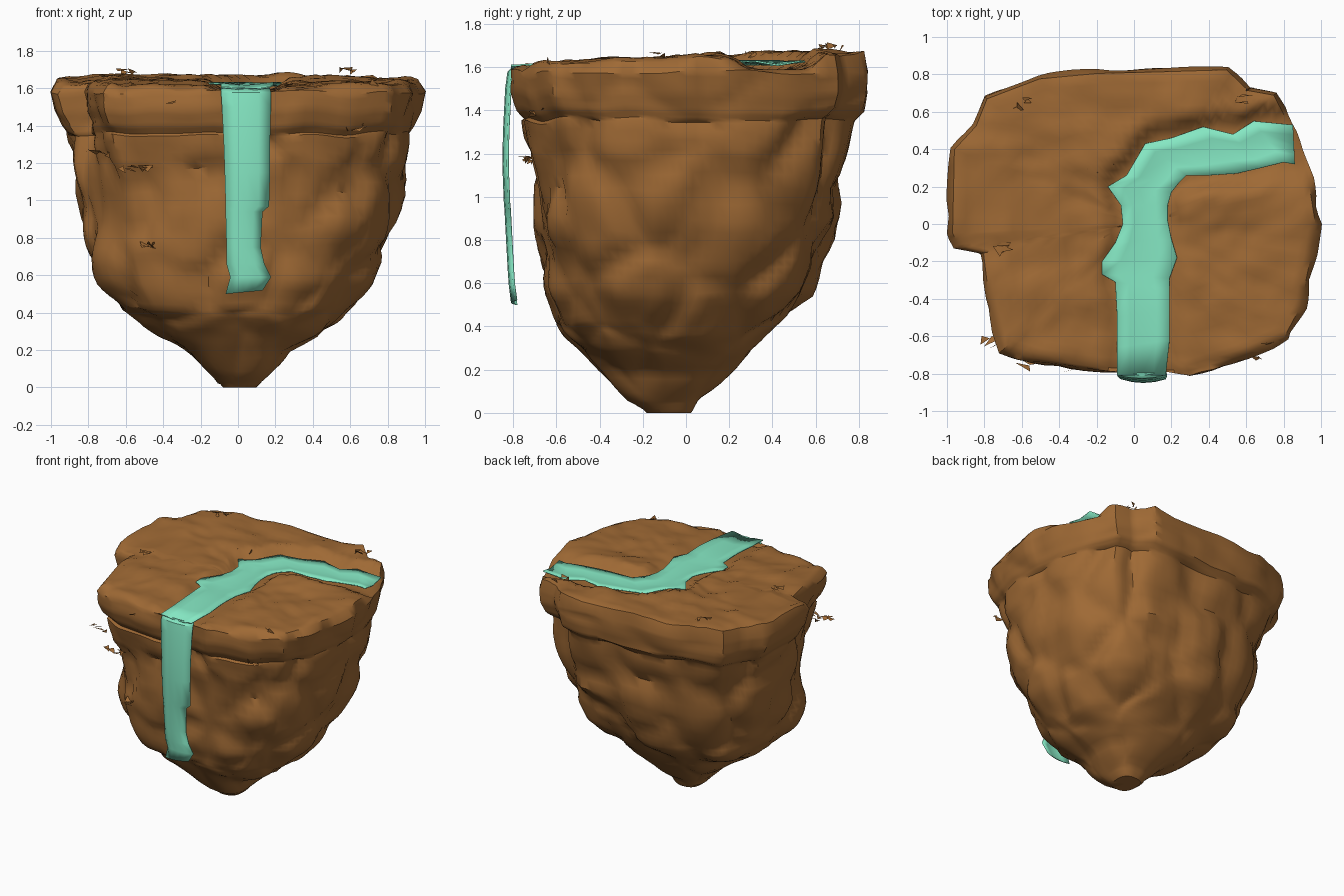
import bpy, bmesh, math, random
from mathutils import Vector, noise
from mathutils.geometry import intersect_point_line

if "Cube" in bpy.data.objects:
    bpy.data.objects.remove(bpy.data.objects["Cube"])

random.seed(4)

def material(name, rgb):
    m = bpy.data.materials.new(name)
    m.diffuse_color = (*rgb, 1)
    m.use_nodes = True
    m.node_tree.nodes["Principled BSDF"].inputs["Base Color"].default_value = m.diffuse_color
    return m

EARTH = material("earth_brown", (0.345, 0.142, 0.035))
WATER = material("water_green", (0.235, 0.80, 0.545))

def finish(name, bm, mat, angle=35):
    me = bpy.data.meshes.new(name)
    bmesh.ops.recalc_face_normals(bm, faces=bm.faces)
    bm.to_mesh(me)
    bm.free()
    me.materials.append(mat)
    ob = bpy.data.objects.new(name, me)
    bpy.context.collection.objects.link(ob)
    bpy.ops.object.select_all(action='DESELECT')
    ob.select_set(True)
    bpy.context.view_layer.objects.active = ob
    bpy.ops.object.shade_smooth_by_angle(angle=math.radians(angle))
    return ob

def clamp(v):
    return min(1, max(0, v))

# plan outline of the rim, counter-clockwise
OUTLINE = [Vector(p) for p in [
    (1, 0), (.96, .25), (.88, .5), (.77, .71), (.63, .735), (.51, .85), (.2, .84), (-.2, .83),
    (-.52, .80), (-.81, .69), (-.87, .54), (-.99, .41), (-1, -.05), (-.96, -.13), (-.83, -.16),
    (-.80, -.4), (-.72, -.69), (-.55, -.74), (-.2, -.79), (.1, -.80), (.3, -.81), (.6, -.72),
    (.83, -.62), (.92, -.45), (.97, -.2)]]
N = 125

def ring_plan():
    pts, n = [], len(OUTLINE)
    for i in range(N):
        t = i * n / N
        k = int(t)
        pts.append(OUTLINE[k].lerp(OUTLINE[(k + 1) % n], t - k))
    return pts

PLAN = ring_plan()
# height, left, right, front, back extents of the rock
LEVELS = [(1.58, -1, 1, -.81, .85), (1.48, -.98, .98, -.80, .845), (1.40, -.94, .95, -.77, .83),
          (1.35, -.90, .92, -.725, .77), (1.18, -.875, .91, -.71, .73), (.9, -.84, .85, -.69, .69),
          (.7, -.80, .77, -.67, .61), (.55, -.74, .70, -.65, .56), (.42, -.64, .58, -.62, .43),
          (.36, -.52, .53, -.56, .37), (.28, -.42, .43, -.48, .31), (.2, -.30, .27, -.40, .23),
          (.07, -.15, .18, -.28, .08), (0, -.08, .09, -.18, .02)]

# stream edges on top: left x, y, right x, y
STREAM = [(-.09, -.81, .17, -.81), (-.09, -.66, .19, -.62), (-.09, -.5, .19, -.45), (-.1, -.31, .19, -.35),
          (-.17, -.27, .19, -.29), (-.17, -.2, .23, -.18), (-.1, -.1, .2, -.08), (-.06, 0, .18, .02),
          (-.07, .1, .18, .1), (-.14, .2, .2, .17), (-.04, .26, .24, .22), (.06, .43, .28, .26),
          (.2, .46, .4, .26), (.37, .52, .55, .27), (.53, .48, .68, .3), (.64, .55, .8, .33), (.85, .53, .86, .32)]
MID = [Vector(((a + c) / 2, (b + d) / 2)) for a, b, c, d in STREAM] + [Vector((1, .43))]

def stream_distance(p):
    best = 9
    for a, b in zip(MID, MID[1:]):
        t = clamp(intersect_point_line(p, a, b)[1])
        best = min(best, (p - a.lerp(b, t)).length)
    return best

def lip(y):
    return .02 * clamp((-.5 - y) / .25)

def ground(x, y):
    z = 1.645 + .022 * min(1, max(-1, y * 2)) + .025 * noise.noise((x * 4, y * 4, 2)) \
        + .016 * noise.noise((x * 11, y * 11, 5)) - .02 * clamp((-.65 - y) / .12)
    f = clamp((stream_distance(Vector((x, y))) - .14) / .07)
    return min(z, 1.59 - lip(y)) * (1 - f) + z * f

# bulging boulders in the sides: centre, radius, height
LUMPS = [(Vector(c), r, h) for c, r, h in [
    ((.55, -.58, .87), .13, .06), ((-.58, -.65, 1.36), .24, .06), ((-.25, -.70, 1.38), .20, .05),
    ((-.27, -.65, .82), .20, .03), ((.42, -.66, 1.38), .24, .06),
    ((-.68, -.35, .62), .18, .03), ((.42, .45, .66), .17, .03), ((-.1, .55, .72), .20, .04)]]

def rock_bump(p):
    d = noise.voronoi(Vector((p.x, p.y, p.z * .9)) * 2.6 + Vector((3.3, 1.7, .4)))[0]
    base = .12 * min(.42, d[1] - d[0]) - .033 + .018 * noise.noise(p * 5)
    lump = max(h * max(0, 1 - ((p - c).length / r) ** 2) ** .5 for c, r, h in LUMPS)
    return base * (1 if lump == 0 else .5) + lump

# rock body: stacked boulder-like rings closed by an uneven top
bm = bmesh.new()
rings = []
for s in [k / 20 for k in range(1, 19)] + [.935, .97]:
    rings.append([bm.verts.new((p.x * s, p.y * s, ground(p.x * s, p.y * s) - .01 * (s > .95))) for p in PLAN])
SUB = 4
for (a, b) in zip(LEVELS, LEVELS[1:] + [None]):
    for k in range(SUB if b else 1):
        z, l, r, f, k2 = [u + (v - u) * k / SUB for u, v in zip(a, b)] if b else a
        mix = clamp((1.42 - z) / .1) * .45 + .55 * clamp((1.3 - z) / .7)
        ring = []
        for p in PLAN:
            u = p.x
            v = (p.y - .02) / .83
            e = Vector((u, v)).normalized()
            e /= (abs(e.x) ** 2.6 + abs(e.y) ** 2.6) ** (1 / 2.6)
            u, v = u + (e.x - u) * mix, v + (e.y - v) * mix
            q = Vector(((l + r) / 2 + u * (r - l) / 2, (f + k2) / 2 + v * (k2 - f) / 2, z))
            out = Vector((q.x, q.y + .05 * mix, 0)).normalized()
            amount = rock_bump(q)
            if z > 1.36:
                amount *= .4
            q += out * amount * min(1, .3 + z * 1.5)
            q.z = max(0, q.z + .025 * noise.noise(q * 4) * (z > .02))
            ring.append(bm.verts.new(q))
        rings.append(ring)
for a, b in zip(rings, rings[1:]):
    for i in range(N):
        j = (i + 1) % N
        bm.faces.new((a[i], a[j], b[j], b[i]))
for ring in (rings[0], rings[-1]):
    hub = bm.verts.new(sum((v.co for v in ring), Vector()) / N)
    for i in range(N):
        bm.faces.new((ring[i], ring[(i + 1) % N], hub))
finish("island_rock", bm, EARTH, 40)

# thin loose shards along the rim and front
bm = bmesh.new()
SPOTS = [(-.6, .65, 1.685), (-.18, .3, 1.655), (.73, -.6, 1.63), (-.75, -.65, 1.25), (-.58, -.73, 1.17),
         (-.5, -.73, 1.17), (.62, -.70, 1.39), (-.47, -.66, .76), (.58, .70, 1.69), (-.35, -.78, 1.53), (-.7, -.12, 1.65)]
for spot in SPOTS:
    for _ in range(4):
        c = Vector(spot) + Vector([random.uniform(-.03, .03) for _ in range(2)] + [0])
        bm.faces.new([bm.verts.new(c + Vector((random.uniform(-.05, .05), random.uniform(-.03, .03),
                                               random.uniform(-.025, .025)))) for _ in range(3)])
finish("loose_shards", bm, EARTH)

# ribbon helper: rows of points joined into a strip
def ribbon(name, rows, thickness):
    bm = bmesh.new()
    grid = [[bm.verts.new(p) for p in row] for row in rows]
    for a, b in zip(grid, grid[1:]):
        for i in range(len(a) - 1):
            bm.faces.new((a[i], a[i + 1], b[i + 1], b[i]))
    ob = finish(name, bm, WATER)
    mod = ob.modifiers.new("thickness", 'SOLIDIFY')
    mod.thickness = thickness
    mod.offset = 0

# stream on top
rows = []
for a, b, c, d in STREAM:
    row = []
    for k in range(5):
        x, y = a + (c - a) * k / 4, b + (d - b) * k / 4
        edge = abs(k - 2) / 2
        row.append((x, y, 1.612 - lip(y) + .014 * edge + .008 * noise.noise((x * 6, y * 6, 9))))
    rows.append(row)
ribbon("stream", rows, .008)

# waterfall hanging down the front: height, left, right, depth
FALL = [(1.598, -.09, .17, -.80), (1.575, -.09, .175, -.822), (1.5, -.085, .175, -.832), (1.3, -.075, .17, -.842),
        (1.15, -.07, .17, -.845), (.97, -.065, .165, -.838), (.94, -.065, .13, -.835), (.75, -.06, .12, -.825),
        (.66, -.06, .14, -.82), (.59, -.04, .175, -.815), (.5, -.065, .13, -.805)]
ribbon("waterfall", [[(l + (r - l) * k / 4, y + .02 * (abs(k - 2) / 2) ** 2, z + .02 * (k / 4) * (z < .55))
                      for k in range(5)] for z, l, r, y in FALL], .01)
